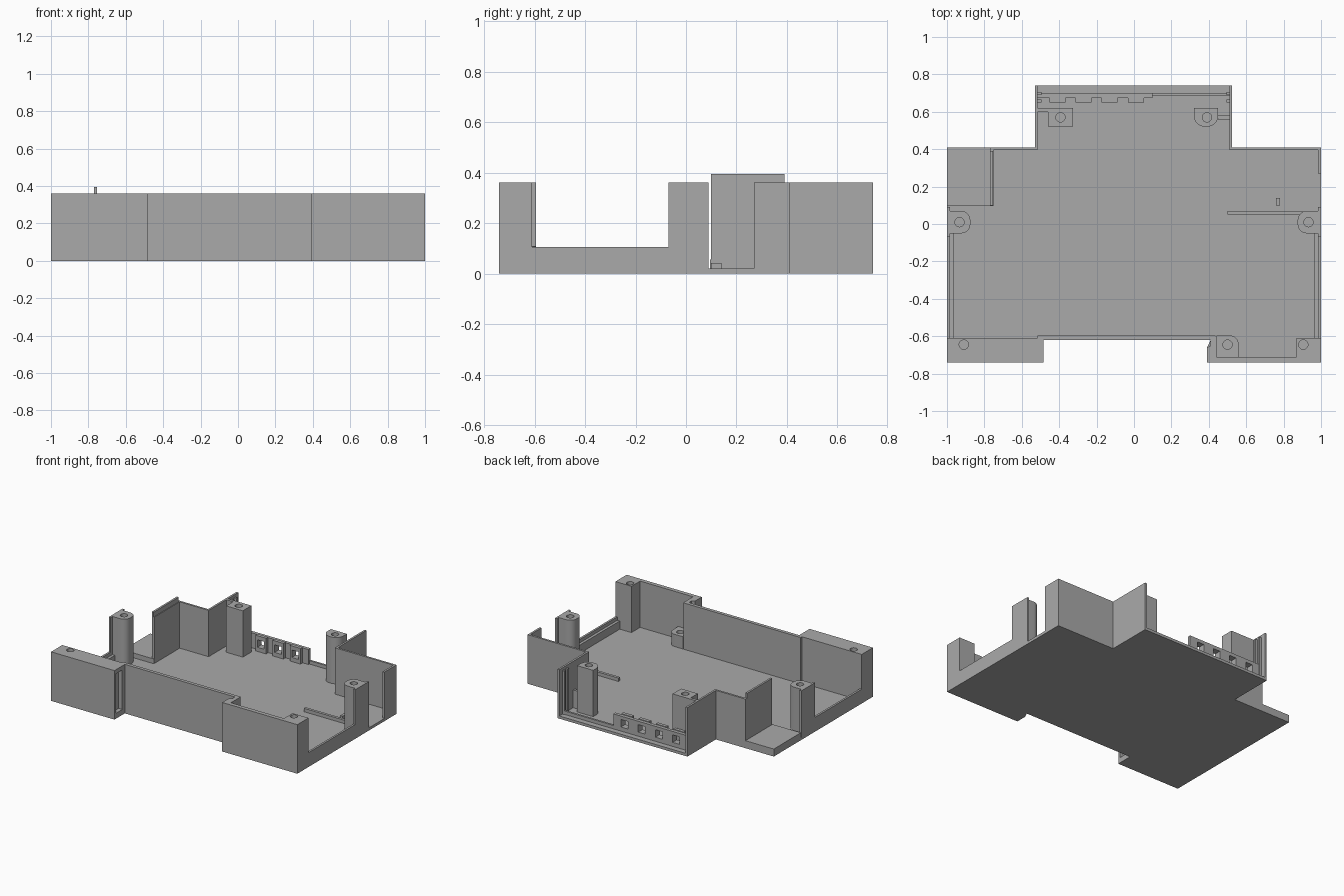
import bpy, math

if "Cube" in bpy.data.objects:
    bpy.data.objects.remove(bpy.data.objects["Cube"])

grey = bpy.data.materials.new("plain_grey")
grey.diffuse_color = (0.4, 0.4, 0.4, 1)
grey.use_nodes = True
grey.node_tree.nodes["Principled BSDF"].inputs["Base Color"].default_value = grey.diffuse_color


def circle(cx, cy, r=0.025, n=24):
    return [(cx + r * math.cos(2 * math.pi * i / n), cy + r * math.sin(2 * math.pi * i / n))
            for i in range(n)]


def rect(x0, x1, y0, y1):
    return [(x0, y0), (x1, y0), (x1, y1), (x0, y1)]


def rounded(x0, x1, y0, y1, radii, n=8):
    """Rectangle with a radius for each corner, counter-clockwise from lower left."""
    pts = []
    corners = [(x0, y0, 1, 1), (x1, y0, -1, 1), (x1, y1, -1, -1), (x0, y1, 1, -1)]
    for k, ((x, y, sx, sy), r) in enumerate(zip(corners, radii)):
        if not r:
            pts.append((x, y))
            continue
        for i in range(n + 1):
            a = math.pi * (1 + k / 2 + i / n / 2)
            pts.append((x + sx * r + r * math.cos(a), y + sy * r + r * math.sin(a)))
    return pts


def prism(name, loops, z0, z1, upright_y=None):
    """Extrude an outline (with holes) from z0 to z1; upright_y stands it along the y axis."""
    cu = bpy.data.curves.new(name, 'CURVE')
    cu.dimensions, cu.fill_mode = '2D', 'BOTH'
    cu.extrude = (z1 - z0) / 2
    for loop in loops:
        s = cu.splines.new('POLY')
        s.points.add(len(loop) - 1)
        for p, (x, y) in zip(s.points, loop):
            p.co = (x, y, 0, 1)
        s.use_cyclic_u = True
    ob = bpy.data.objects.new(name, cu)
    bpy.context.collection.objects.link(ob)
    if upright_y is None:
        ob.location.z = (z0 + z1) / 2
    else:
        ob.rotation_euler.x = math.pi / 2
        ob.location.y = upright_y
    bpy.ops.object.select_all(action='DESELECT')
    ob.select_set(True)
    bpy.context.view_layer.objects.active = ob
    bpy.ops.object.convert(target='MESH')
    ob = bpy.context.object
    ob.data.materials.clear()
    ob.data.materials.append(grey)
    bpy.ops.object.shade_smooth_by_angle(angle=math.radians(30))
    return ob


def box(name, x0, x1, y0, y1, z0, z1):
    return prism(name, [rect(x0, x1, y0, y1)], z0, z1)


F, H = 0.02, 0.36   # floor top and wall top

# Floor plate with front notch and rear tab
prism("floor", [[(-1, -0.74), (-0.485, -0.74), (-0.485, -0.62), (0.41, -0.62), (0.39, -0.66),
                 (0.39, -0.74), (1, -0.74), (1, 0.41), (0.525, 0.41), (0.525, 0.74),
                 (-0.53, 0.74), (-0.53, 0.41), (-1, 0.41)]], 0, F)

# Front left block with a vertical slot in its inner end
slot = [(-0.485, -0.74), (-0.485, -0.725), (-0.515, -0.725), (-0.515, -0.65), (-0.485, -0.65)]
body = [(-1, -0.74)] + slot + [(-0.485, -0.61), (-1, -0.61)]
prism("front_left_block", [body, circle(-0.91, -0.645)], 0.04, 0.33)
for z0, z1 in ((F, 0.04), (0.33, H)):
    prism("front_left_block_cap", [rect(-1, -0.485, -0.74, -0.61), circle(-0.91, -0.645)], z0, z1)

# Front wall and hollow front right corner
box("front_wall", -0.515, 0.435, -0.62, -0.595, F, H)
prism("front_right_end", [[(0.39, -0.74), (0.44, -0.74), (0.44, -0.6), (0.41, -0.6),
                           (0.41, -0.65), (0.39, -0.66)]], F, H)
box("front_right_wall", 0.44, 0.87, -0.74, -0.71, F, H)
prism("front_right_block", [rect(0.87, 1, -0.74, -0.61), circle(0.905, -0.645)], F, H)
prism("short_boss", [rounded(0.44, 0.56, -0.71, -0.595, (0, 0, 0.05, 0)),
                     circle(0.5, -0.645)], F, 0.11)

# Both sides: low stepped wall and screw boss
for side, s in (("left", -1), ("right", 1)):
    def span(a, b):
        return sorted((s * a, s * b))
    box(side + "_low_wall", *span(0.985, 1), -0.61, -0.05, F, 0.105)
    box(side + "_low_ledge", *span(0.965, 0.985), -0.61, -0.05, F, 0.08)
    box(side + "_boss_wall", *span(0.985, 1), -0.07, 0.09, F, H)
    r = 0.05
    x0, x1 = span(0.875, 0.986)
    radii = (r, 0, 0, r) if s > 0 else (0, r, r, 0)
    prism(side + "_boss", [rounded(x0, x1, -0.05, 0.07, radii), circle(s * 0.933, 0.01)], F, H)

# Rear left shelf and its divider
box("rear_left_shelf", -1, -0.75, 0.095, 0.41, F, 0.055)
box("divider", -0.77, -0.75, 0.1, 0.41, 0.055, H)
box("divider_lip", -0.77, -0.755, 0.1, 0.39, H, 0.395)

# Rear walls stepping out to the tab
prism("rear_left_wall", [[(-0.75, 0.395), (-0.515, 0.395), (-0.515, 0.74), (-0.53, 0.74),
                          (-0.53, 0.41), (-0.75, 0.41)]], F, H)
prism("rear_right_wall", [[(0.51, 0.395), (0.985, 0.395), (0.985, 0.27), (1, 0.27), (1, 0.41),
                           (0.525, 0.41), (0.525, 0.74), (0.51, 0.74)]], F, H)
for s in (-1, 1):
    for y in (0.65, 0.69):
        x0, x1 = sorted((s * 0.495, s * 0.515))
        box("panel_guide", x0, x1, y, y + 0.015, F, H - 0.02)

# Tall rear bosses with ribs to the walls
prism("rear_left_boss", [rect(-0.46, -0.325, 0.52, 0.62), circle(-0.393, 0.57)], F, H)
box("rear_left_rib", -0.515, -0.46, 0.6, 0.62, F, H)
prism("rear_right_boss", [rounded(0.32, 0.45, 0.52, 0.62, (0.06, 0.06, 0, 0)),
                          circle(0.39, 0.57)], F, H)
box("rear_right_rib", 0.45, 0.51, 0.56, 0.58, F, 0.15)

# Connector strip: plate and raised frames pierced by four windows
centres = [-0.41 + 0.14 * i for i in range(4)]
holes = [rect(c - 0.028, c + 0.028, 0.05, 0.105) for c in centres]
prism("connector_strip", [rect(-0.515, 0.1, F, 0.13)] + holes, 0, 0.025, upright_y=0.6875)
for c, hole in zip(centres, holes):
    prism("connector_frame", [rect(c - 0.043, c + 0.043, F, 0.135), hole], 0, 0.025,
          upright_y=0.6625)
box("rear_lip", 0.1, 0.51, 0.685, 0.7, F, 0.045)

# Floor rib and locating pin
box("floor_rib", 0.5, 0.9, 0.05, 0.07, F, 0.045)
box("locating_pin", 0.76, 0.78, 0.1, 0.14, F, 0.042)
